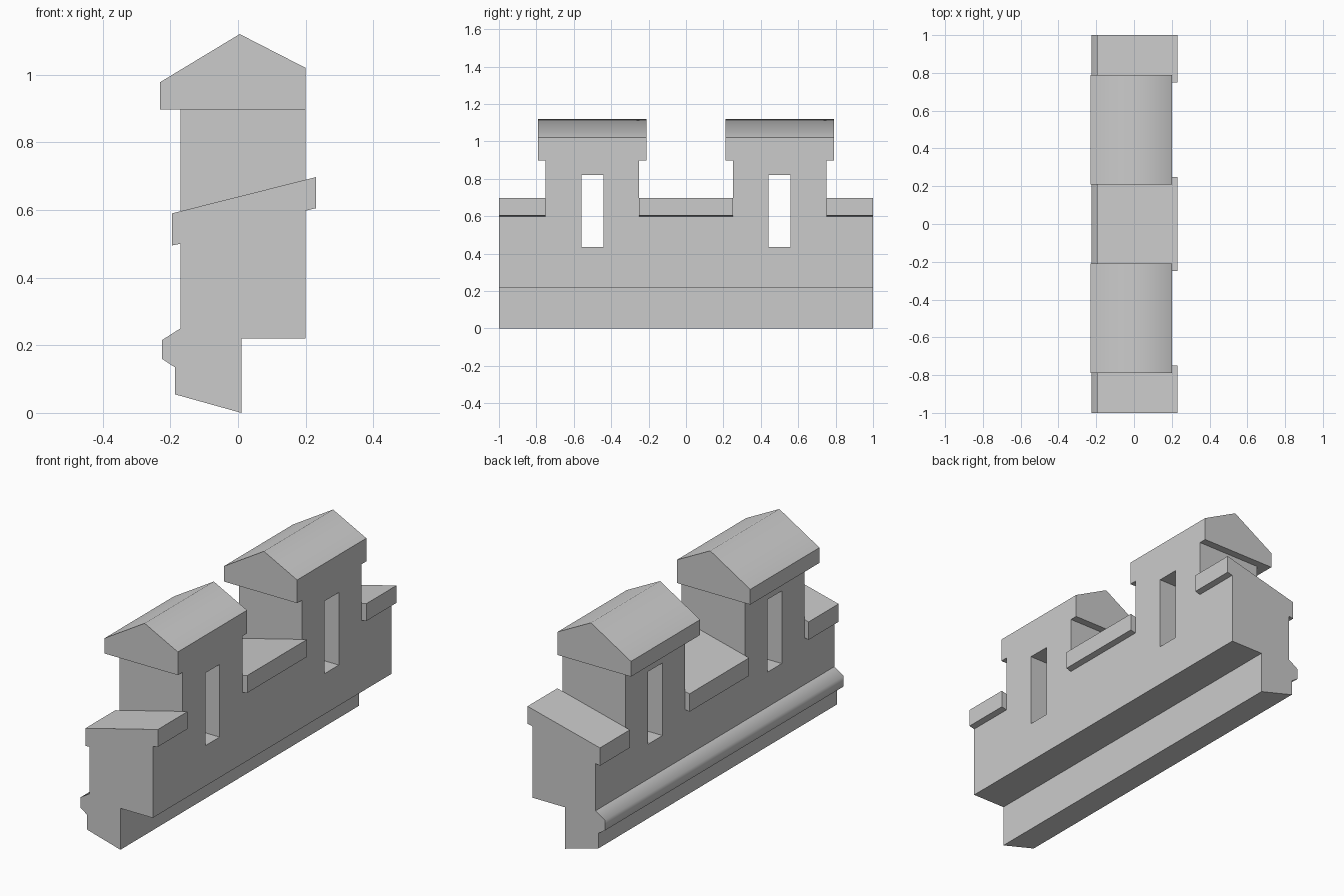
import bpy
import bmesh
from math import radians

default = bpy.data.objects.get("Cube")
if default:
    bpy.data.objects.remove(default)

# One stone grey for the whole wall
stone = bpy.data.materials.new("stone_grey")
stone.use_nodes = True
stone.diffuse_color = (0.6, 0.6, 0.6, 1)
stone.node_tree.nodes["Principled BSDF"].inputs["Base Color"].default_value = (0.6, 0.6, 0.6, 1)


def add_prism(bm, profile, y0, y1):
    """Extrude an x-z profile from y0 to y1."""
    face = bm.faces.new([bm.verts.new((x, y0, z)) for x, z in profile])
    grown = bmesh.ops.extrude_face_region(bm, geom=[face])["geom"]
    verts = [v for v in grown if isinstance(v, bmesh.types.BMVert)]
    bmesh.ops.translate(bm, verts=verts, vec=(0, y1 - y0, 0))


def make(name, prisms, smooth=None):
    """Object made of (profile, y0, y1) prisms."""
    bm = bmesh.new()
    for prism in prisms:
        add_prism(bm, *prism)
    bmesh.ops.recalc_face_normals(bm, faces=bm.faces)
    mesh = bpy.data.meshes.new(name)
    bm.to_mesh(mesh)
    bm.free()
    mesh.materials.append(stone)
    obj = bpy.data.objects.new(name, mesh)
    bpy.context.collection.objects.link(obj)
    if smooth:
        bpy.ops.object.select_all(action='DESELECT')
        obj.select_set(True)
        bpy.context.view_layer.objects.active = obj
        bpy.ops.object.shade_smooth_by_angle(angle=radians(smooth))
    return obj


def rect(x0, x1, z0, z1):
    return [(x0, z0), (x1, z0), (x1, z1), (x0, z1)]


def carve(obj, cutter):
    mod = obj.modifiers.new("openings", 'BOOLEAN')
    mod.operation = 'DIFFERENCE'
    mod.solver = 'EXACT'
    mod.object = cutter
    bpy.context.view_layer.objects.active = obj
    bpy.ops.object.modifier_apply(modifier=mod.name)


BACK, FACE = -0.17, 0.20      # wall planes in x
CENTRES = (-0.5, 0.5)         # merlon centres in y

# Wall with the sloping ledge along its whole length
wall = make("wall", [([
    (0.01, 0), (0.01, 0.22), (FACE, 0.22), (FACE, 0.598), (0.23, 0.605),
    (0.23, 0.697), (-0.195, 0.59), (-0.195, 0.495), (BACK, 0.5),
    (BACK, 0.25), (-0.187, 0.135), (-0.187, 0.055)], -1, 1)])

# Rounded moulding low on the back
make("moulding", [([(BACK, 0.25), (-0.225, 0.215), (-0.225, 0.16),
                    (-0.187, 0.135)], -1, 1)], smooth=60)

# Trim the ledge lips where merlons stand, and pierce the arrow slits
lip_cutter = make("lip_cutter", [
    (rect(x0, x1, 0.4, 0.8), c - 0.25, c + 0.25)
    for c in CENTRES for x0, x1 in ((-0.4, BACK), (FACE, 0.4))])
slit_cutter = make("slit_cutter", [
    (rect(-0.5, 0.5, 0.435, 0.82), c - 0.06, c + 0.06) for c in CENTRES])
carve(wall, lip_cutter)
carve(wall, slit_cutter)

for c, side in zip(CENTRES, ("front", "rear")):
    # Merlon block standing on the sloping top
    merlon = make(side + "_merlon", [(
        [(BACK, 0.596), (FACE, 0.689), (FACE, 0.897), (BACK, 0.897)],
        c - 0.25, c + 0.25)])
    carve(merlon, slit_cutter)
    # Gabled cap
    make(side + "_merlon_cap", [(
        [(-0.23, 0.897), (FACE, 0.897), (FACE, 1.02), (0.005, 1.12),
         (-0.23, 0.978)], c - 0.29, c + 0.29)], smooth=58.6)

for cutter in (lip_cutter, slit_cutter):
    bpy.data.objects.remove(cutter)
